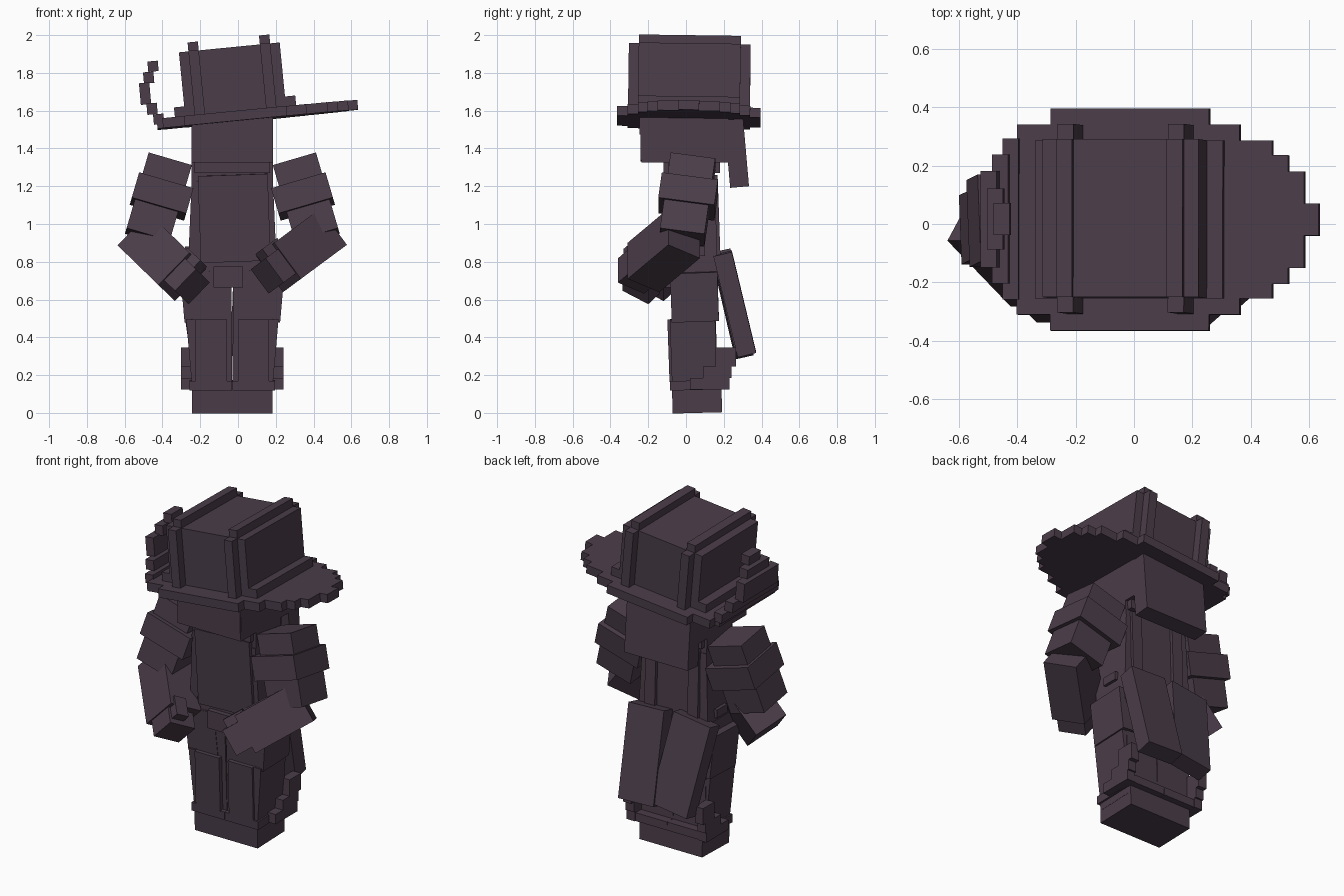
import bpy
import bmesh
from math import radians
from mathutils import Matrix, Vector

cube = bpy.data.objects.get("Cube")
if cube:
    bpy.data.objects.remove(cube, do_unlink=True)

cloth = bpy.data.materials.new("dusky plum cloth")
cloth.use_nodes = True
colour = (0.07, 0.047, 0.068, 1)
cloth.diffuse_color = colour
cloth.node_tree.nodes["Principled BSDF"].inputs["Base Color"].default_value = colour
cloth.node_tree.nodes["Principled BSDF"].inputs["Roughness"].default_value = 0.9


def block(name, centre, size, rot=(0, 0, 0), frame=None):
    """Flat-sided block; rot in degrees, frame is an optional parent matrix."""
    m = Matrix.Translation(centre)
    for angle, axis in zip(reversed(rot), "ZYX"):
        m = m @ Matrix.Rotation(radians(angle), 4, axis)
    m = (frame or Matrix()) @ m @ Matrix.Diagonal((*size, 1))
    mesh = bpy.data.meshes.new(name)
    bm = bmesh.new()
    bmesh.ops.create_cube(bm, size=1, matrix=m)
    bm.to_mesh(mesh)
    bm.free()
    mesh.materials.append(cloth)
    ob = bpy.data.objects.new(name, mesh)
    bpy.context.collection.objects.link(ob)


def limb(name, start, end, width, depth):
    """Block from start to end; returns its frame (z along, x in the front plane)."""
    a, b = Vector(start), Vector(end)
    w = (b - a).normalized()
    u = w.cross(Vector((0, 1, 0))).normalized()
    axes = Matrix((u, w.cross(u), w)).transposed().to_4x4()
    frame = Matrix.Translation((a + b) / 2) @ axes
    length = (b - a).length
    block(name, (0, 0, 0), (width, depth, length), frame=frame)
    return frame, length


MID = -0.03                                     # body centre line
SIDES = (("left", 1), ("right", -1))

# Hat: tilted frame, stepped brim, crown and raised straps
hat = (Matrix.Translation((-0.03, 0.015, 1.566)) @ Matrix.Rotation(radians(-5.6), 4, 'Y')
       @ Matrix.Rotation(radians(-0.8), 4, 'X'))
brim_rows = [(0.055, 0.40, 0.667), (0.165, 0.40, 0.617), (0.22, 0.40, 0.562),
             (0.27, 0.40, 0.507), (0.325, 0.37, 0.395), (0.38, 0.255, 0.29)]
inner = 0
for outer, left, right in brim_rows:
    for side in (1, -1):
        block("brim_row", ((right - left) / 2, side * (inner + outer) / 2, 0),
              (right + left, outer - inner, 0.052), frame=hat)
    inner = outer
block("hat_crown", (0.02, 0, 0.195), (0.536, 0.54, 0.34), frame=hat)
for x in (-0.17, 0.21):
    block("crown_top_strap", (x, 0, 0.385), (0.055, 0.54, 0.055), frame=hat)
    for y in (-0.295, 0.295):
        block("crown_strap", (x, y, 0.195), (0.055, 0.055, 0.345), frame=hat)
for x in (-0.275, 0.315):
    block("hat_band_side", (x, 0, 0.05), (0.055, 0.54, 0.055), frame=hat)

# Curled-up brim on the right
curl = [(-0.42, 1.555, 0.55, 0.055), (-0.455, 1.61, 0.44, 0.06), (-0.492, 1.69, 0.33, 0.115),
        (-0.473, 1.775, 0.21, 0.06), (-0.45, 1.835, 0.11, 0.055)]
for x, z, width, height in curl:
    block("brim_curl", (x, 0.017, z), (0.055, width, height), (0, -5, 0))

# Head and hair
block("head", (MID, -0.005, 1.435), (0.43, 0.46, 0.22))
block("forehead", (MID, -0.01, 1.52), (0.43, 0.47, 0.09))
block("face_shade", (MID, -0.225, 1.42), (0.425, 0.03, 0.17), (0, -1, 0))
block("back_hair", (MID, 0.268, 1.375), (0.43, 0.1, 0.36), (5, 0, 0))

# Torso, coat front and back braces
block("torso", (MID, 0.035, 1.05), (0.43, 0.24, 0.58), (1.5, 0, 0))
block("vest_front", (MID + 0.01, -0.095, 1.03), (0.37, 0.03, 0.46), (2, -2, 0))
block("collar", (MID, 0.03, 1.3), (0.40, 0.3, 0.06))
for x in (-0.17, 0.12):
    block("back_brace", (x, 0.16, 1.04), (0.07, 0.03, 0.44), (2, 0, 0))
block("belt", (MID, 0.045, 0.745), (0.47, 0.25, 0.13))
block("belt_buckle", (-0.052, -0.09, 0.72), (0.155, 0.04, 0.11))

# Coat tails, the right one swung outwards
block("left_coat_tail", (0.09, 0.258, 0.577), (0.24, 0.1, 0.55), (13.5, 2, 0))
block("right_coat_tail", (-0.165, 0.248, 0.577), (0.25, 0.1, 0.55), (13, -8, 0))

for side, s in SIDES:
    block(f"{side}_coat_side", (MID + s * 0.2, 0.035, 1.0), (0.05, 0.25, 0.46), (1.5, s * -2.5, 0))
    block(f"{side}_belt_pouch", (MID + s * 0.225, 0.05, 0.855), (0.05, 0.1, 0.05))
    # Leg with flared outer panel
    block(f"{side}_leg", (MID + s * 0.109, 0.045, 0.42), (0.213, 0.23, 0.68), (2, s * 0.3, 0))
    block(f"{side}_hip_panel", (MID + s * 0.165, 0.045, 0.62), (0.20, 0.25, 0.26), (2, s * 5, 0))
    block(f"{side}_shin_panel", (MID + s * 0.205, 0.04, 0.33), (0.05, 0.24, 0.34), (2, s * 5, 0))
    block(f"{side}_knee_plate", (MID + s * 0.112, -0.078, 0.33), (0.165, 0.03, 0.33), (2, 0, 0))
    # Boot and cuff
    block(f"{side}_boot", (MID + s * 0.106, 0.058, 0.085), (0.213, 0.262, 0.17), (1.5, 0, 0))
    block(f"{side}_boot_cuff", (MID + s * 0.113, 0.07, 0.147), (0.225, 0.31, 0.05), (1.5, 0, 0))
    # Stepped side fringe
    for y, z, depth, height in ((0.125, 0.155, 0.21, 0.06), (0.165, 0.215, 0.15, 0.06),
                                (0.21, 0.295, 0.11, 0.1)):
        block(f"{side}_fringe", (MID + s * 0.243, y, z), (0.055, depth, height))
    # Upper arm and its band
    shoulder = (MID + s * 0.333, 0.037, 1.33)
    elbow = (MID + s * 0.45, -0.02, 0.93)
    upper, _ = limb(f"{side}_upper_arm", shoulder, elbow, 0.238, 0.238)
    block(f"{side}_arm_band", (s * -0.012, 0, -0.02), (0.3, 0.3, 0.14), frame=upper)

# Forearms with narrower blocky hands
forearms = (("left", 1, (0.458, -0.01, 0.95), (0.215, -0.225, 0.77)),
            ("right", -1, (-0.511, 0.025, 0.93), (-0.295, -0.2, 0.72)))
for side, s, start, end in forearms:
    frame, length = limb(f"{side}_forearm", start, end, 0.238, 0.205)
    block(f"{side}_hand", (0, 0.01, length / 2 + 0.045), (0.16, 0.17, 0.11), frame=frame)
    block(f"{side}_thumb", (s * -0.09, 0.04, length / 2 + 0.01), (0.08, 0.08, 0.12), frame=frame)
